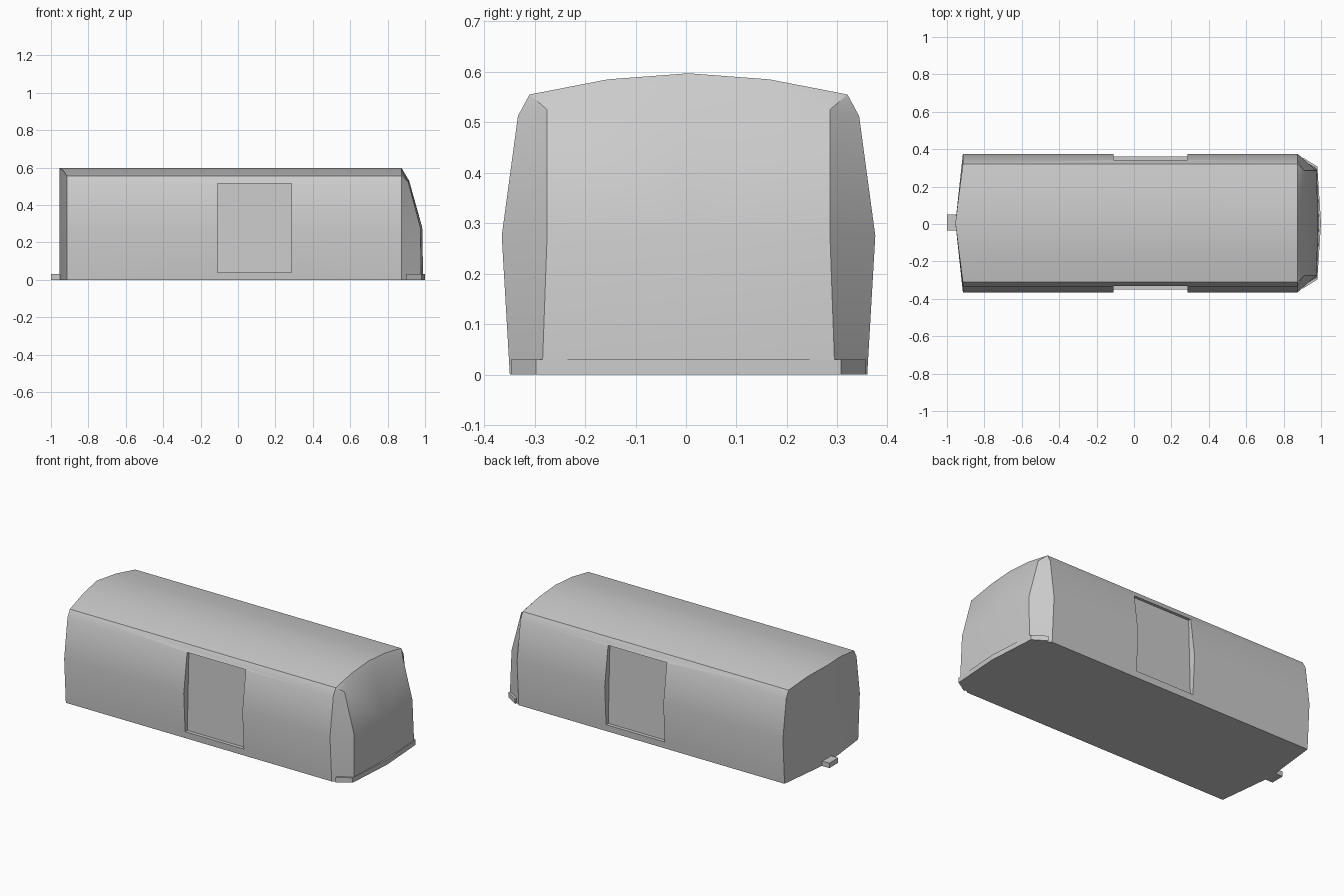
import bpy, bmesh, math
from mathutils import Vector

if "Cube" in bpy.data.objects:
    bpy.data.objects.remove(bpy.data.objects["Cube"])

CY = 0.005  # the body sits a hair off centre


def make(name, faces, smooth=False):
    """Build a welded object from faces given as lists of points."""
    bm = bmesh.new()
    for f in faces:
        bm.faces.new([bm.verts.new((p[0], p[1] + CY, p[2])) for p in f])
    bmesh.ops.remove_doubles(bm, verts=bm.verts, dist=1e-5)
    bmesh.ops.recalc_face_normals(bm, faces=bm.faces)
    me = bpy.data.meshes.new(name)
    bm.to_mesh(me)
    bm.free()
    ob = bpy.data.objects.new(name, me)
    bpy.context.collection.objects.link(ob)
    if smooth:
        activate(ob)
        bpy.ops.object.shade_smooth_by_angle(angle=math.radians(30))
    return ob


def activate(ob):
    bpy.ops.object.select_all(action='DESELECT')
    ob.select_set(True)
    bpy.context.view_layer.objects.active = ob


def prism(bottom, top):
    """Closed faces between two matching loops."""
    n = len(bottom)
    sides = [[bottom[i], bottom[(i + 1) % n], top[(i + 1) % n], top[i]] for i in range(n)]
    return [bottom, top] + sides


def mirror(faces):
    return faces + [[(x, -y, z) for x, y, z in f] for f in faces]


# carriage shell: half cross-section, lofted between the two ends
section = [(0, 0), (.354, 0), (.37, .275), (.338, .512), (.315, .555), (.16, .585), (0, .597)]
back_x = [-.955, -.915, -.915, -.915, -.915, -.935, -.955]
B = [(x, y, z) for x, (y, z) in zip(back_x, section)]
A = [(.875, y, z) for y, z in section]
half = [[B[i], B[i + 1], A[i + 1], A[i]] for i in range(6)]
half += [[B[0], B[1], B[2], B[3], B[4], B[5], B[6]]]

# cab end: sloping windscreen, angled corners and brow
F0, F1, F2, F3 = (.99, 0, 0), (.98, .29, 0), (.975, .28, .28), (.91, .28, .525)
F2c, F3c = (.985, 0, .28), (.915, 0, .53)
half += [[A[0], A[1], F1, F0], [A[1], A[2], F2, F1], [A[2], A[3], F3, F2],
         [A[3], A[4], F3], [A[4], A[5], F3], [A[5], A[6], F3c, F3],
         [F0, F1, F2, F2c], [F2c, F2, F3, F3c]]
body = make("carriage_body", mirror(half))

# recessed flat doorway on both sides
for s in (-1, 1):
    def loop(x):
        return [(x, s * .335, .04), (x, s * .5, .04), (x, s * .5, .515), (x, s * .32, .515)]
    cutter = make("door_cutter", prism(loop(-.11), loop(.285)))
    cutter.hide_render = True
    mod = body.modifiers.new("doorway", 'BOOLEAN')
    mod.operation = 'DIFFERENCE'
    mod.solver = 'EXACT'
    mod.object = cutter
    activate(body)
    bpy.ops.object.modifier_apply(modifier=mod.name)
    bpy.data.objects.remove(cutter, do_unlink=True)
activate(body)
bpy.ops.object.shade_smooth_by_angle(angle=math.radians(30))

# front bumper wrapping the cab corners
outline = [(.90, -.352), (.98, -.302), (1.0, 0), (.98, .302), (.90, .352), (.90, .3), (.90, -.3)]
make("front_bumper", prism([(x, y, 0) for x, y in outline], [(x, y, .03) for x, y in outline]))

# rear coupler
outline = [(-1, -.04), (-.94, -.04), (-.94, .045), (-1, .045)]
make("rear_coupler", prism([(x, y, 0) for x, y in outline], [(x, y, .03) for x, y in outline]))
